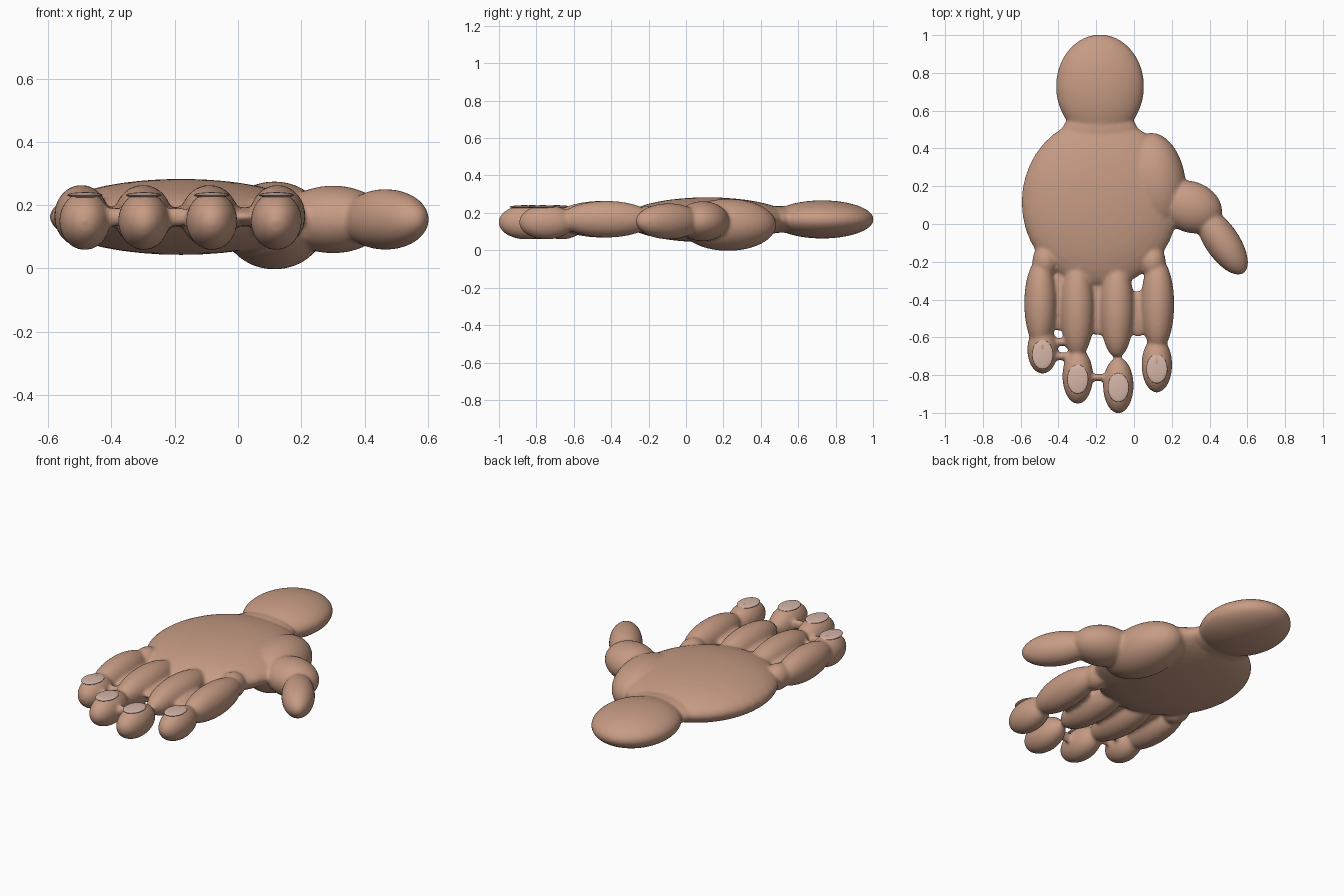
import bpy
import math

if "Cube" in bpy.data.objects:
    bpy.data.objects.remove(bpy.data.objects["Cube"])


def material(name, color):
    m = bpy.data.materials.new(name)
    m.diffuse_color = color
    m.use_nodes = True
    m.node_tree.nodes["Principled BSDF"].inputs["Base Color"].default_value = m.diffuse_color
    return m


skin = material("skin", (0.57, 0.33, 0.23, 1))
nail_mat = material("nail", (0.66, 0.46, 0.39, 1))


def ellipsoid(name, loc, radii, turn=0, seg=40):
    bpy.ops.mesh.primitive_uv_sphere_add(segments=seg, ring_count=seg // 2, location=loc,
                                         rotation=(0, 0, math.radians(turn)))
    ob = bpy.context.object
    ob.name = name
    ob.scale = radii
    bpy.ops.object.transform_apply(location=True, rotation=True, scale=True)
    return ob


def smooth(ob, mat):
    ob.data.materials.clear()
    ob.data.materials.append(mat)
    for p in ob.data.polygons:
        p.use_smooth = True


# wrist, palm and thumb
parts = [
    ellipsoid("wrist", (-0.18, 0.728, 0.165), (0.234, 0.276, 0.102)),
    ellipsoid("wrist_joint", (-0.18, 0.50, 0.165), (0.20, 0.10, 0.072)),
    ellipsoid("palm", (-0.18, 0.115, 0.163), (0.416, 0.45, 0.12)),
    ellipsoid("thumb_mound", (0.115, 0.225, 0.136), (0.158, 0.26, 0.139), 8),
    ellipsoid("thumb_base", (0.30, 0.09, 0.155), (0.172, 0.135, 0.107), -22),
    ellipsoid("thumb_tip", (0.466, -0.092, 0.155), (0.205, 0.092, 0.096), -56),
]

# finger: root x, middle y, half width, half length, tip x, tip centre y, nail y
fingers = [
    (-0.495, -0.42, 0.086, 0.24, -0.484, -0.665, -0.692),
    (-0.300, -0.45, 0.091, 0.26, -0.298, -0.805, -0.822),
    (-0.090, -0.45, 0.091, 0.26, -0.083, -0.855, -0.866),
    (0.125, -0.425, 0.088, 0.25, 0.121, -0.745, -0.767),
]
for x, y, w, l, tx, ty, ny in fingers:
    tip_len = 0.148 if ty < -0.7 else 0.128
    parts += [
        ellipsoid("finger", (x, y, 0.166), (w, l, 0.098)),
        ellipsoid("finger_tip", (tx, ty, 0.15), (0.081, tip_len, 0.092)),
        ellipsoid("knuckle", (x * 0.92 - 0.015, -0.20, 0.163), (0.068, 0.09, 0.075)),
    ]
    nail = ellipsoid("nail", (tx, ny, 0.232), (0.056, 0.077, 0.009), 0, 32)
    smooth(nail, nail_mat)

# webs and thin bridges between fingers
for x, y, ly in ((-0.398, -0.40, 0.17), (-0.195, -0.44, 0.155), (0.022, -0.475, 0.125),
                 (-0.385, -0.625, 0.022), (-0.39, -0.70, 0.022), (-0.19, -0.812, 0.02)):
    parts.append(ellipsoid("web", (x, y, 0.163), (0.055, ly, 0.03), 0, 24))

# fuse the skin into one soft surface
bpy.ops.object.select_all(action='DESELECT')
for p in parts:
    p.select_set(True)
hand = parts[2]
bpy.context.view_layer.objects.active = hand
bpy.ops.object.join()
hand.name = "hand"
remesh = hand.modifiers.new("fuse", 'REMESH')
remesh.mode = 'VOXEL'
remesh.voxel_size = 0.009
soft = hand.modifiers.new("soften", 'SMOOTH')
soft.factor = 0.5
soft.iterations = 10
bpy.ops.object.modifier_apply(modifier="fuse")
bpy.ops.object.modifier_apply(modifier="soften")
smooth(hand, skin)
